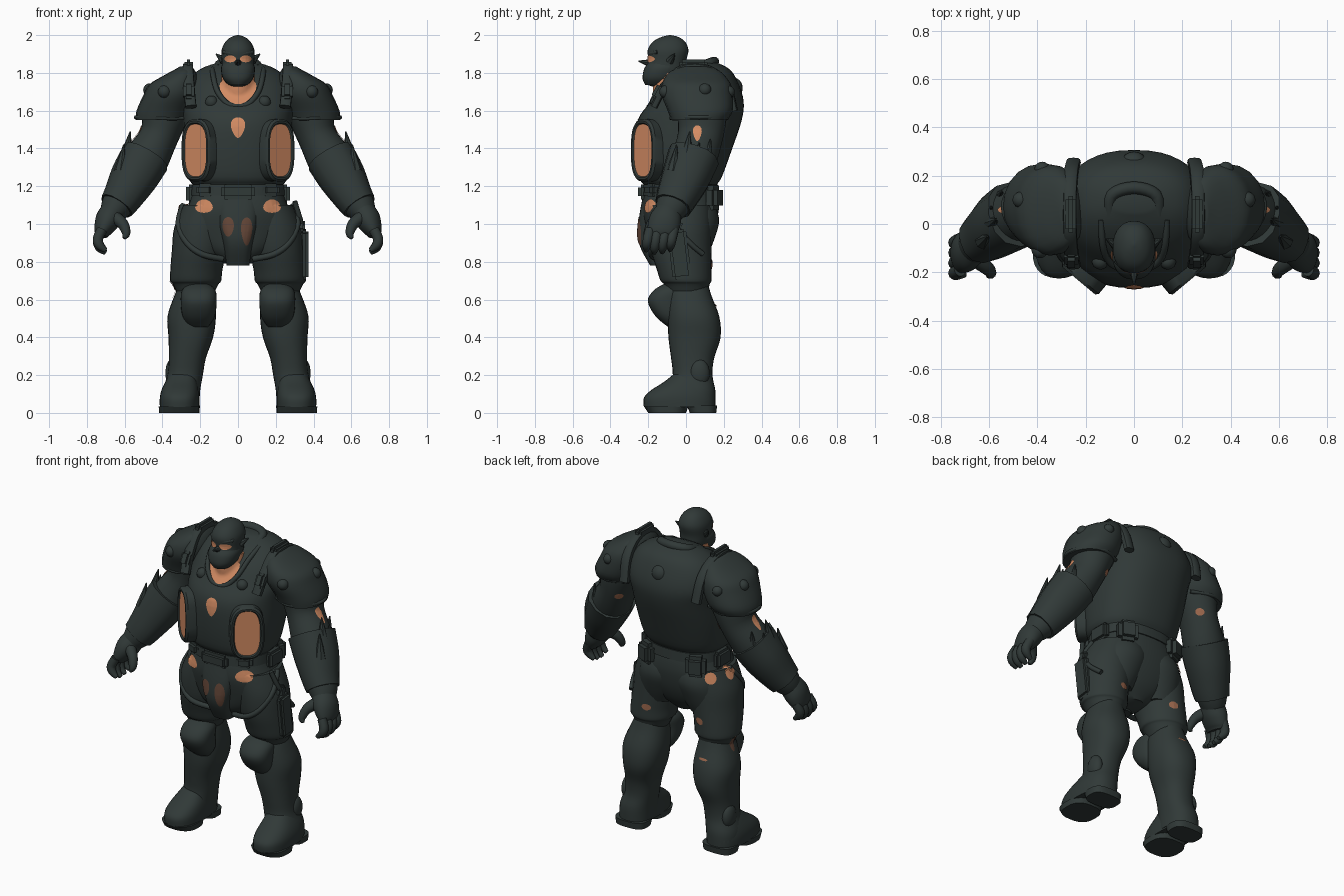
import bpy, bmesh, math
from mathutils import Vector, Matrix
from mathutils.bvhtree import BVHTree

if "Cube" in bpy.data.objects:
    bpy.data.objects.remove(bpy.data.objects["Cube"])


def material(name, rgb):
    m = bpy.data.materials.new(name)
    m.use_nodes = True
    m.diffuse_color = (*rgb, 1)
    m.node_tree.nodes["Principled BSDF"].inputs["Base Color"].default_value = (*rgb, 1)
    return m


ARMOUR = material("dark_armour", (0.03, 0.041, 0.039))
SKIN = material("orange_skin", (0.65, 0.26, 0.125))
TAN = material("tan_leather", (0.34, 0.14, 0.075))
BROWN = material("brown_cloth", (0.13, 0.063, 0.04))
parts = []


def finish(name, bm, mats, pair=False):
    """Make an object, plus its mirrored twin when pair is set."""
    bmesh.ops.recalc_face_normals(bm, faces=bm.faces[:])
    for side in ((1, -1) if pair else (1,)):
        me = bpy.data.meshes.new(name)
        if side < 0:
            bmesh.ops.scale(bm, vec=(-1, 1, 1), verts=bm.verts[:])
            bmesh.ops.reverse_faces(bm, faces=bm.faces[:])
        bm.to_mesh(me)
        for m in mats:
            me.materials.append(m)
        label = (("left_" if side > 0 else "right_") if pair else "") + name
        ob = bpy.data.objects.new(label, me)
        bpy.context.collection.objects.link(ob)
        parts.append(ob)
    bm.free()


def skin_rings(bm, rings):
    loops = [[bm.verts.new(p) for p in r] for r in rings]
    for a, b in zip(loops, loops[1:]):
        for i in range(len(a)):
            j = (i + 1) % len(a)
            bm.faces.new((a[i], a[j], b[j], b[i]))
    return bm.faces.new(loops[0]), bm.faces.new(loops[-1])


def spline(secs, steps):
    """Smooth the listed sections with a Catmull-Rom curve."""
    out = []
    for i in range(len(secs) - 1):
        q = [secs[max(0, min(len(secs) - 1, i + k))] for k in (-1, 0, 1, 2)]
        for s in range(steps):
            t = s / steps
            out.append([0.5 * (2*b + (c - a)*t + (2*a - 5*b + 4*c - d)*t*t + (3*b - a - 3*c + d)*t**3)
                        for a, b, c, d in zip(*q)])
    return out + [list(secs[-1])]


def oval(power, n):
    for i in range(n):
        c, s = math.cos(math.tau * i / n), math.sin(math.tau * i / n)
        yield (math.copysign(abs(c) ** (2 / power), c), math.copysign(abs(s) ** (2 / power), s))


def loft(name, secs, mat=ARMOUR, power=2, flat=True, pair=False, steps=4, n=28):
    """Sections are x, y, z, radius, radius; level, or square to the path."""
    pts = spline(secs, steps)
    pos = [Vector(p[:3]) for p in pts]
    tans = [(pos[min(i + 1, len(pos) - 1)] - pos[max(i - 1, 0)]).normalized() for i in range(len(pos))]
    spread = [sum(abs(t[k]) for t in tans) for k in range(3)]
    ref = Vector([float(k == spread.index(min(spread))) for k in range(3)])
    rings = []
    for p, o, t in zip(pts, pos, tans):
        u, v = Vector((1, 0, 0)), Vector((0, 1, 0))
        if not flat:
            u = ref.cross(t).normalized()
            v = t.cross(u)
        a, b = max(p[3], .003), max(p[4], .003)
        rings.append([o + u * (a * x) + v * (b * y) for x, y in oval(power, n)])
    bm = bmesh.new()
    skin_rings(bm, rings)
    finish(name, bm, [mat], pair)


def tube(name, path, r, pair=False, n=10):
    loft(name, [(*p, r, r) for p in path], flat=False, pair=pair, n=n)


def blob(name, at, size, pair=False):
    bm = bmesh.new()
    bmesh.ops.create_uvsphere(bm, u_segments=18, v_segments=12, radius=1,
                              matrix=Matrix.Translation(at) @ Matrix.Diagonal((*size, 1)))
    finish(name, bm, [ARMOUR], pair)


def box(name, at, size, pair=False, turn=0, tilt=0):
    bm = bmesh.new()
    bmesh.ops.create_cube(bm, size=1, matrix=Matrix.Diagonal((*size, 1)))
    bmesh.ops.bevel(bm, geom=bm.edges[:], offset=min(size) * .3, segments=2, affect='EDGES')
    bm.transform(Matrix.Translation(at) @ Matrix.Rotation(turn, 4, 'Z') @ Matrix.Rotation(tilt, 4, 'X'))
    finish(name, bm, [ARMOUR], pair)


def spike(name, base, tip, r, pair=True):
    loft(name, [(*base, r, r), (*tip, .003, .003)], flat=False, pair=pair, steps=1, n=8)


def framed_panel(name, at, normal, hw, hh):
    """Raised oval frame with a recessed coloured centre."""
    nrm = Vector(normal).normalized()
    u, v = Vector((0, 0, 1)).cross(nrm), Vector((0, 0, 1))
    profile = ((0, -.1), (0, 0), (.01, .012), (.02, .012), (.026, .004))
    bm = bmesh.new()
    cap = skin_rings(bm, [[Vector(at) + nrm * off + u * ((hw - inset) * x) + v * ((hh - inset) * y)
                           for x, y in oval(2.8, 36)] for inset, off in profile])[1]
    cap.material_index = 1
    finish(name, bm, [ARMOUR, SKIN], True)


def surface():
    verts, polys = [], []
    for ob in parts:
        base = len(verts)
        verts += [v.co.copy() for v in ob.data.vertices]
        polys += [[base + i for i in p.vertices] for p in ob.data.polygons]
    return BVHTree.FromPolygons(verts, polys)


def patch(name, at, into, ru, rv, mat=SKIN, pair=False, taper=0):
    """Thin painted oval laid on whatever surface lies below it."""
    tree, d = surface(), Vector(into).normalized()
    u, v = Vector((0, 0, 1)).cross(d).normalized(), Vector((0, 0, 1))
    rings = []
    for k in (6, 5, 4, 3, 2, 1, .1):
        ring = []
        for x, y in oval(2, 24):
            x, y = x * k / 6, y * k / 6
            o = Vector(at) + u * (ru * x * (1 + taper * y)) + v * (rv * y)
            hit = tree.ray_cast(o - d * .1, d, .3)[0]
            ring.append((hit or o) - d * .005)
        rings.append(ring)
    bm = bmesh.new()
    outer = skin_rings(bm, rings)[0]
    bmesh.ops.delete(bm, geom=[outer], context='FACES_ONLY')
    finish(name, bm, [mat], pair)


def rivet(name, at, into, r):
    d = Vector(into)
    hit = surface().ray_cast(Vector(at) - d * .3, d)[0]
    blob(name, hit + d * r * .45, (r, r, r), True)


# Torso, pelvis and front flap
loft("torso", [(0, -.03, 1.13, .23, .19), (0, -.03, 1.2, .235, .19), (0, -.03, 1.25, .265, .22),
               (0, -.01, 1.4, .285, .255), (0, .02, 1.55, .29, .275), (0, .06, 1.65, .3, .245),
               (0, .08, 1.75, .27, .195), (0, .1, 1.82, .2, .13), (0, .1, 1.86, .09, .05)], power=2.35, n=40)
loft("pelvis", [(0, -.03, 1.18, .235, .19), (0, -.03, 1.12, .255, .2), (0, -.03, 1.05, .28, .2),
                (0, -.03, .95, .27, .18), (0, -.04, .86, .19, .15), (0, -.05, .79, .07, .1)], power=2.4, n=36)
loft("front_flap", [(0, -.13, .78, .06, .06), (0, -.15, .9, .08, .1), (0, -.15, 1.02, .11, .1),
                    (0, -.14, 1.14, .12, .09)], power=3)
loft("buttock", [(.11, .05, 1.15, .1, .08), (.12, .055, 1.03, .14, .12), (.14, .045, .92, .13, .105),
                 (.16, .02, .82, .1, .09)], pair=True)
loft("belt", [(0, -.03, 1.15, .25, .203), (0, -.03, 1.21, .245, .2)], power=2.4, steps=1, n=36)
framed_panel("chest_panel", (.222, -.225, 1.39), (.64, -.77, 0), .1, .165)
patch("chest_opening", (0, -.25, 1.51), (0, 1, 0), .036, .055, taper=.35)

# Neck and collar
loft("neck", [(0, -.02, 1.58, .1, .12), (0, -.05, 1.68, .1, .118), (0, -.08, 1.8, .085, .09)], SKIN)
patch("neckline", (0, -.15, 1.712), (0, 1, 0), .095, .078, taper=.25)
tube("collar_edge", [(.135, .02, 1.82), (.13, -.08, 1.775), (.108, -.15, 1.7), (.055, -.185, 1.635),
                     (0, -.195, 1.622)], .014, True)
tube("back_tube", [(-.1, .04, 1.82), (-.09, .12, 1.85), (0, .15, 1.86), (.09, .12, 1.85), (.1, .04, 1.82)], .026)
blob("back_knob", (0, .25, 1.72), (.055, .05, .055))

# Head with mask, brow, nose and ears
loft("head", [(0, -.12, 1.725, .03, .05), (0, -.125, 1.745, .062, .088), (0, -.115, 1.8, .083, .11),
              (0, -.1, 1.86, .086, .1), (0, -.095, 1.92, .087, .108), (0, -.09, 1.965, .066, .085),
              (0, -.085, 1.99, .036, .045), (0, -.085, 2, .004, .004)], power=2.2)
patch("eye", (.041, -.2, 1.874), (0, 1, 0), .031, .018, pair=True)
loft("mask", [(0, -.14, 1.735, .05, .075), (0, -.14, 1.77, .08, .09), (0, -.125, 1.82, .09, .097),
              (0, -.11, 1.85, .082, .092)], power=2.3)
tube("brow", [(0, -.192, 1.899), (.04, -.184, 1.903), (.075, -.15, 1.91)], .011, True)
spike("nose", (0, -.18, 1.85), (0, -.252, 1.862), .024, False)
spike("ear", (.075, -.085, 1.865), (.116, -.06, 1.9), .024)

# Shoulder pads and straps
loft("shoulder_pad", [(.405, .07, 1.55, .137, .15), (.39, .075, 1.6, .147, .172), (.355, .06, 1.68, .147, .188),
                      (.335, .055, 1.74, .133, .182), (.305, .05, 1.785, .09, .155), (.285, .05, 1.815, .055, .12),
                      (.275, .05, 1.835, .03, .06)], power=2.1, pair=True, n=20)
tube("pad_rim", [(.275, -.02, 1.56), (.4, -.077, 1.56), (.5, -.02, 1.565), (.54, .07, 1.565), (.5, .16, 1.565),
                 (.4, .217, 1.56), (.28, .17, 1.56)], .011, True)
loft("shoulder_strap", [(.25, -.17, 1.62, .02, .03), (.26, -.11, 1.73, .02, .03), (.265, -.02, 1.825, .02, .028),
                        (.265, .12, 1.82, .02, .028), (.26, .215, 1.74, .02, .03), (.25, .255, 1.6, .02, .03)],
     flat=False, pair=True, n=12, power=3)
box("strap_buckle", (.26, -.145, 1.7), (.06, .05, .09), True, tilt=-.5)
box("strap_flange", (.262, .04, 1.84), (.045, .15, .06), True)
for p, d, r in (((.14, -.2, 1.645), (0, 1, 0), .034), ((.39, -.1, 1.7), (0, 1, 0), .034),
                ((.5, .1, 1.71), (-1, 0, 0), .034), ((.38, .22, 1.7), (0, -1, 0), .032)):
    rivet("rivet", p, d, r)

# Arms with gauntlets and elbow spikes
loft("arm", [(.33, .08, 1.69, .12, .13), (.385, .085, 1.57, .12, .13), (.42, .075, 1.46, .103, .12),
             (.487, .04, 1.34, .118, .12), (.565, -.015, 1.21, .108, .115), (.64, -.07, 1.1, .085, .09),
             (.672, -.1, 1.05, .062, .07)], flat=False, pair=True)
loft("gauntlet", [(.488, .04, 1.355, .132, .14), (.55, 0, 1.25, .126, .13), (.607, -.045, 1.15, .106, .112),
                  (.643, -.07, 1.095, .094, .098)], flat=False, pair=True, n=12, power=2.3)
for y, x, z in ((-.05, .605, 1.42), (.02, .57, 1.49), (.07, .59, 1.43), (.13, .55, 1.45)):
    spike("elbow_spike", (x + .03 - abs(y) * .25, y - .02, z - .14), (x, y, z), .036)
patch("arm_opening", (.52, .06, 1.48), (-1, 0, 0), .022, .042, pair=True, taper=.4)
patch("inner_arm_opening", (.375, .15, 1.45), (1, -.8, 0), .026, .02, TAN, True)

# Hands with curled fingers
loft("palm", [(.66, -.09, 1.07, .064, .07), (.69, -.11, 1.02, .066, .085), (.715, -.125, .965, .048, .08),
              (.722, -.13, .935, .03, .065)], flat=False, pair=True)
for k in range(4):
    y = -.19 + .042 * k
    drop = .012 * abs(k - 1.4)
    loft("finger", [(.72, y, .97, .027, .027), (.742, y - .012, .92, .027, .027),
                    (.732, y - .018, .87 + drop, .024, .024), (.7, y - .02, .842 + drop, .012, .012)],
         flat=False, pair=True, n=10)
loft("thumb", [(.66, -.14, 1.04, .036, .036), (.61, -.18, 1.0, .03, .03), (.592, -.205, .95, .022, .022),
               (.605, -.215, .925, .01, .01)], flat=False, pair=True, n=10)

# Legs and boots
loft("thigh", [(.16, -.03, 1.1, .13, .16), (.19, -.03, .98, .148, .165), (.205, -.025, .86, .145, .16),
               (.22, -.01, .76, .138, .145), (.224, 0, .7, .135, .135), (.224, .005, .68, .12, .12),
               (.225, .01, .62, .09, .1)], pair=True)
loft("shin", [(.225, .015, .69, .08, .1), (.232, .02, .62, .105, .115), (.245, .04, .51, .128, .136),
              (.25, .045, .4, .118, .138), (.268, .035, .29, .098, .114), (.28, .035, .2, .094, .105),
              (.3, .035, .12, .1, .12), (.305, .03, .04, .1, .125)], power=2.3, pair=True)
loft("knee_pad", [(.208, -.055, .455, .05, .04), (.208, -.08, .51, .085, .08), (.208, -.105, .59, .095, .097),
                  (.208, -.085, .65, .088, .085), (.208, -.06, .685, .05, .05)], power=2.4, pair=True)
blob("ankle_guard", (.35, .07, .21), (.035, .055, .075), True)
loft("foot", [(.31, -.035, .03, .104, .188), (.31, -.035, .08, .104, .188), (.307, -.02, .12, .098, .165),
              (.3, .01, .165, .085, .125), (.29, .03, .21, .07, .09)], power=2.5, pair=True)
loft("toe_sole", [(.312, -.1, 0, .106, .1), (.312, -.105, .035, .108, .118)], power=2.6, steps=1, pair=True)
loft("heel_sole", [(.305, .09, 0, .1, .07), (.305, .085, .04, .104, .08)], power=3, steps=1, pair=True)

# Belt pouches, hip straps and holster
box("belt_buckle", (0, -.225, 1.17), (.18, .06, .08))
box("front_pouch", (.17, -.18, 1.18), (.1, .06, .07), True, turn=.45)
box("side_pouch", (.25, .0, 1.16), (.05, .13, .1), True)
box("rear_pouch", (.17, .145, 1.14), (.12, .08, .13), True, turn=-.4)
tube("hip_strap", [(.29, -.02, 1.1), (.315, -.1, 1.0), (.27, -.165, .9), (.19, -.184, .84), (.08, -.155, .815)],
     .016, True)
box("holster", (.35, -.035, .84), (.045, .1, .26), tilt=.12)
box("holster_grip", (.335, -.05, .99), (.04, .055, .07), tilt=-.3)
tube("holster_strap", [(.3, -.1, 1.12), (.335, -.06, 1.0), (.345, .02, .9), (.32, .09, .84)], .014)

# Worn patches on the trousers
patch("hip_opening", (.18, -.2, 1.095), (0, 1, 0), .046, .036, pair=True, taper=-.2)
patch("left_flap_patch", (.046, -.25, .96), (0, 1, 0), .029, .075, BROWN, taper=.3)
patch("right_flap_patch", (-.052, -.25, .985), (0, 1, 0), .03, .052, BROWN, taper=.15)
patch("rear_hip_opening", (-.26, .12, 1.065), (1, -1, 0), .034, .034)
patch("side_hip_opening", (-.33, .0, 1.075), (1, -.1, 0), .03, .036)
patch("left_thigh_patch", (.185, .13, .78), (0, -1, 0), .028, .02, TAN)
patch("right_thigh_patch", (-.185, .13, .79), (0, -1, 0), .03, .022, TAN)
patch("knee_side_patch", (-.33, .02, .65), (1, 0, 0), .018, .05, BROWN)
patch("calf_scratch", (-.23, .16, .57), (0, -1, 0), .03, .007, TAN)

# Smooth shading that keeps the hard edges
bpy.ops.object.select_all(action='DESELECT')
for ob in parts:
    ob.select_set(True)
bpy.context.view_layer.objects.active = parts[0]
bpy.ops.object.shade_smooth_by_angle(angle=math.radians(40))
